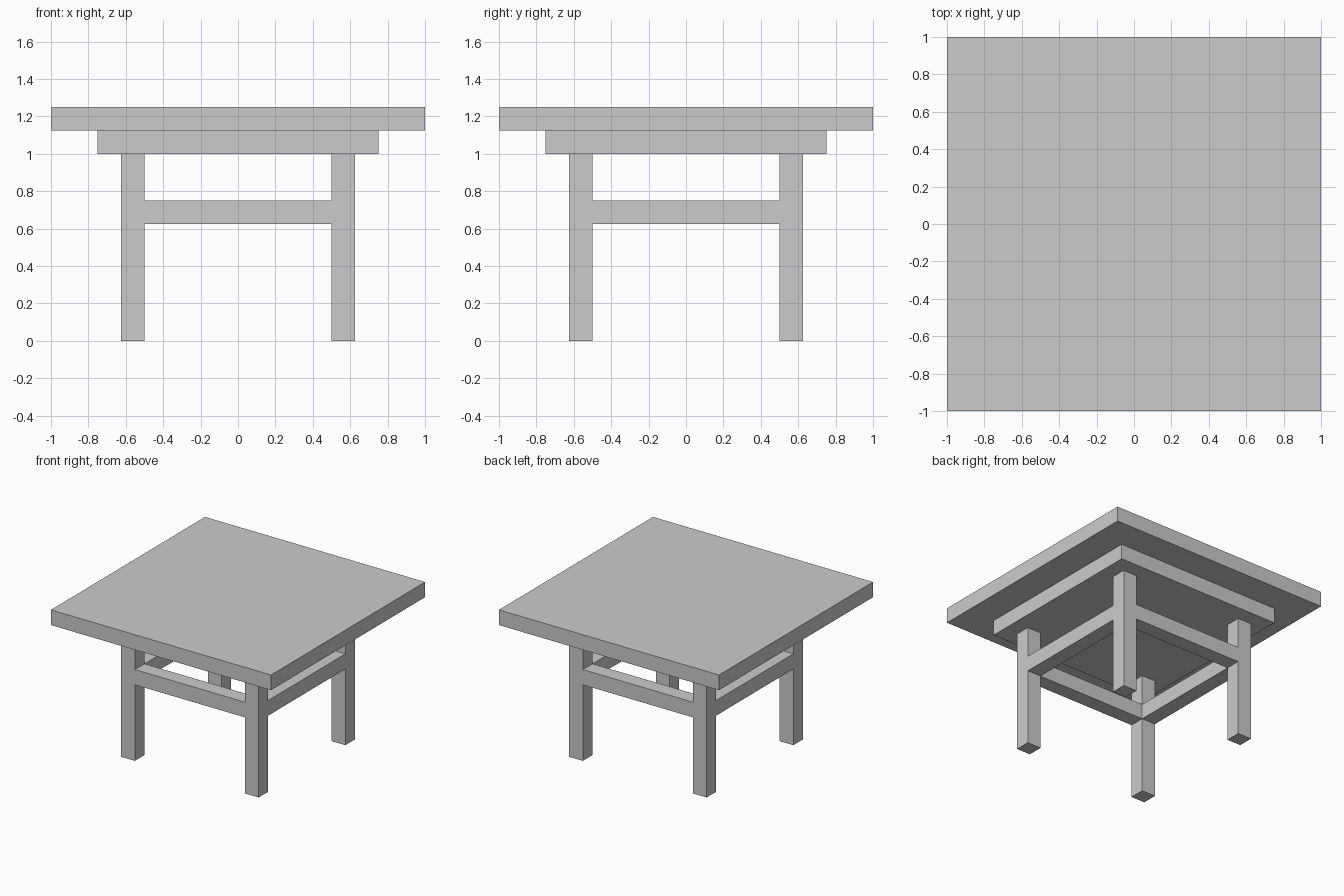
import bpy

if "Cube" in bpy.data.objects:
    bpy.data.objects.remove(bpy.data.objects["Cube"])


def box(name, x, y, z):
    """Add a box from (min, max) ranges on each axis."""
    bpy.ops.mesh.primitive_cube_add(size=1, location=[sum(r) / 2 for r in (x, y, z)])
    ob = bpy.context.object
    ob.name = name
    ob.scale = [r[1] - r[0] for r in (x, y, z)]
    bpy.ops.object.transform_apply(location=False, rotation=False, scale=True)
    return ob


INNER, OUTER = 0.5, 0.625
low, mid, high = (-OUTER, -INNER), (-INNER, INNER), (INNER, OUTER)

# Table top and the smaller slab beneath it
box("table_top", (-1, 1), (-1, 1), (1.125, 1.25))
box("under_slab", (-0.75, 0.75), (-0.75, 0.75), (1.0, 1.125))

# Four square legs
for side, x in (("left", low), ("right", high)):
    for end, y in (("front", low), ("back", high)):
        box(f"{end}_{side}_leg", x, y, (0, 1.0))

# Four stretchers, flush with the legs
rail_z = (0.625, 0.75)
for end, r in (("front", low), ("back", high)):
    box(f"{end}_stretcher", mid, r, rail_z)
for side, r in (("left", low), ("right", high)):
    box(f"{side}_stretcher", r, mid, rail_z)
